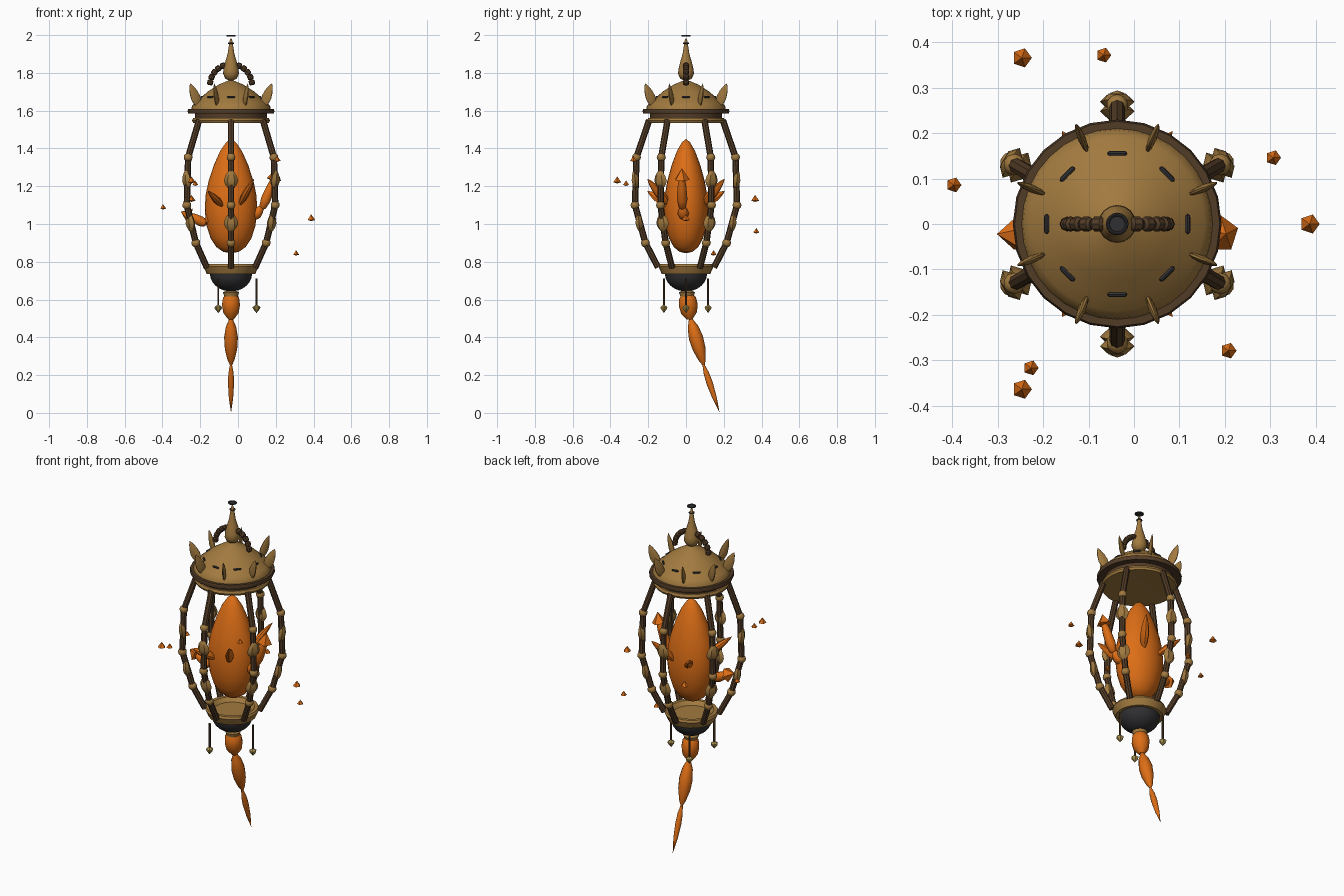
import bpy, bmesh, math
from mathutils import Vector, Matrix

if "Cube" in bpy.data.objects:
    bpy.data.objects.remove(bpy.data.objects["Cube"])

CX = -0.037  # lantern axis


def material(name, rgb):
    m = bpy.data.materials.new(name)
    m.diffuse_color = (*rgb, 1)
    m.use_nodes = True
    m.node_tree.nodes["Principled BSDF"].inputs["Base Color"].default_value = m.diffuse_color
    return m


BRASS = material("brass", (0.36, 0.195, 0.05))
BROWN = material("dark_brown", (0.085, 0.045, 0.02))
ORANGE = material("orange", (0.72, 0.155, 0.008))
BLACK = material("charcoal", (0.03, 0.03, 0.033))
GOLD = material("pale_gold", (0.42, 0.30, 0.08))


def finish(bm, name, mat, smooth=40):
    bmesh.ops.remove_doubles(bm, verts=bm.verts, dist=1e-5)
    bmesh.ops.recalc_face_normals(bm, faces=bm.faces)
    for f in bm.faces:
        f.smooth = smooth > 0
    for e in bm.edges:
        e.smooth = e.calc_face_angle(0) < math.radians(smooth)
    me = bpy.data.meshes.new(name)
    bm.to_mesh(me)
    bm.free()
    me.materials.append(mat)
    ob = bpy.data.objects.new(name, me)
    bpy.context.collection.objects.link(ob)
    return ob


def lathe(name, profile, mat, segs=24, matrix=Matrix.Translation((CX, 0, 0)), smooth=40):
    """Revolve (radius, height) points round local z."""
    bm = bmesh.new()
    rings = []
    for r, z in profile:
        n = 1 if r == 0 else segs
        rings.append([bm.verts.new(matrix @ Vector((r * math.cos(2 * math.pi * i / segs),
                                                    r * math.sin(2 * math.pi * i / segs), z)))
                      for i in range(n)])
    for a, b in zip(rings, rings[1:]):
        for i in range(segs):
            quad = [a[i % len(a)], a[(i + 1) % len(a)], b[(i + 1) % len(b)], b[i % len(b)]]
            quad = list(dict.fromkeys(quad))
            if len(quad) > 2:
                bm.faces.new(quad)
    for ring in (rings[0], rings[-1]):
        if len(ring) > 2:
            bm.faces.new(ring)
    return finish(bm, name, mat, smooth)


def along(a, b, flat=(1, 1), side=None):
    """Matrix mapping local z 0..1 onto a..b; local x follows side."""
    a, b = Vector(a), Vector(b)
    z = (b - a).normalized()
    ref = Vector(side) if side else (Vector((0, 1, 0)) if abs(z.y) < 0.9 else Vector((1, 0, 0)))
    x = (ref - z * ref.dot(z)).normalized()
    y = z.cross(x)
    m = Matrix((x * flat[0], y * flat[1], b - a)).transposed().to_4x4()
    m.translation = a
    return m


def rod(name, a, b, r, mat, segs=8):
    return lathe(name, [(r, 0), (r, 1)], mat, segs, along(a, b))


def spindle(name, a, b, w, t, mat, side=None, segs=10,
            shape=((0, 0), (.45, .1), (.85, .28), (1, .45), (.8, .68), (.4, .88), (0, 1))):
    return lathe(name, shape, mat, segs, along(a, b, (w, t), side))


def ball(name, c, r, mat):
    bm = bmesh.new()
    bmesh.ops.create_icosphere(bm, subdivisions=2, radius=r, matrix=Matrix.Translation(c))
    return finish(bm, name, mat)


def ring(name, R, r, z, mat, segs=24):
    return lathe(name, [(R + r * math.cos(t * math.pi / 4), z + r * math.sin(t * math.pi / 4))
                        for t in range(9)], mat, segs)


def polar(r, ang, z):
    return Vector((CX + r * math.cos(ang), r * math.sin(ang), z))


# cap: dome, dark rim, lower band
lathe("dome", [(0, 1.60), (.212, 1.60), (.207, 1.625), (.192, 1.643), (.165, 1.663), (.125, 1.7),
               (.065, 1.738), (.02, 1.757), (0, 1.765)], BRASS, 32)
lathe("cap_rim", [(.19, 1.585), (.226, 1.585), (.23, 1.597), (.226, 1.61), (.2, 1.61)], BROWN, 24)
lathe("cap_neck", [(.19, 1.55), (.19, 1.59)], BROWN, 24)
lathe("cap_band", [(0, 1.55), (.17, 1.536), (.2, 1.536), (.206, 1.548), (.2, 1.562), (.18, 1.562)], BRASS, 24)

# cap slots and upright leaves
for k in range(8):
    a = k * math.pi / 4
    t = Vector((-math.sin(a), math.cos(a), 0))
    c = polar(.155, a, 1.672)
    spindle("slot", c - t * .022, c + t * .022, .006, .006, BLACK, segs=8,
            shape=((0, 0), (.8, .06), (1, .15), (1, .85), (.8, .94), (0, 1)))
    b = a + math.pi / 8
    spindle("cap_leaf", polar(.178, b, 1.61), polar(.235, b, 1.745), .009, .028, BRASS,
            (-math.sin(b), math.cos(b), 0))

# finial with thin rings
lathe("finial", [(0, 1.755), (.03, 1.77), (.042, 1.795), (.04, 1.82), (.03, 1.86), (.018, 1.9),
                 (.012, 1.94), (.006, 1.975), (0, 1.985)], BRASS, 16)
ring("top_ring", .021, .004, 1.996, BLACK, 16)
ring("small_ring", .014, .003, 1.957, BLACK, 16)

# beaded handle arch
N = 12
arch = [Vector((CX + .112 * math.cos(math.pi * i / N), 0, 1.735 + .112 * math.sin(math.pi * i / N)))
        for i in range(N + 1)]
for p, q in zip(arch, arch[1:]):
    lathe("handle_bead", [(.010, 0), (.016, .2), (.016, .8), (.010, 1)], BROWN, 8, along(p, q))

# six cage ribs with knobs and leaf plates
RIB = [(.195, 1.55), (.262, 1.353), (.27, 1.1), (.215, .9), (.148, .77)]
for k in range(6):
    a = math.pi / 6 + k * math.pi / 3
    pts = [polar(r, a, z) for r, z in RIB]
    tan = (-math.sin(a), math.cos(a), 0)
    for p, q in zip(pts, pts[1:]):
        rod("rib", p, q, .017, BROWN)
    for p in pts[1:4]:
        ball("rib_knob", p, .024, BRASS)
    for r, z in ((.268, 1.235), (.247, 1.01)):
        spindle("rib_leaf", polar(r - .004, a, z - .055), polar(r + .008, a, z + .055),
                .038, .021, BRASS, tan, 6)

# lower collar and bowl
lathe("collar", [(0, .765), (.1, .765), (.12, .787), (.14, .787), (.146, .775), (.128, .735), (0, .735)], BRASS, 24)
lathe("bowl", [(.112, .74)] + [(.112 * math.cos(t), .738 - .095 * math.sin(t))
                               for t in (.25, .5, .75, 1, 1.25)] + [(0, .643)], BLACK, 24)

# hanging pendants
for k in range(3):
    a = k * 2 * math.pi / 3
    rod("pendant_rod", polar(.135, a, .565), polar(.135, a, .712), .006, BROWN, 6)
    lathe("pendant_gem", [(0, .575), (.021, .56), (.019, .552), (0, .528)], GOLD, 6,
          Matrix.Translation(polar(.135, a, 0)), 0)

# teardrop body
lathe("body", [(0, .845), (.3, .853), (.56, .878), (.78, .925), (.93, .99), (1, 1.07), (.97, 1.15),
               (.86, 1.225), (.66, 1.31), (.42, 1.385), (.2, 1.43), (0, 1.452)], ORANGE, 24,
      Matrix.Translation((CX, 0, 0)) @ Matrix.Diagonal((.139, .116, 1, 1)))

# body fins
for sx, zt in ((1, 1.24), (-1, 1.175)):
    for sy in (1, -1):
        spindle("body_fin", (CX + sx * .04, sy * .08, 1.09), (CX + sx * .122, sy * .205, zt),
                .027, .02, ORANGE, segs=8)

# arms with five-sided claws
CLAW = [(0, -.15), (1, 0), (0, 1)]
ARMS = (((.07, -.01, 1.02), (.135, -.02, 1.1), (.19, -.022, 1.235), (.203, -.022, 1.295)),
        ((-.13, -.01, 1.03), (-.18, -.02, 1.005), (-.255, -.022, 1.045), (-.302, -.022, 1.065)))
for s, e, w, tip in ARMS:
    spindle("upper_arm", s, e, .03, .03, ORANGE)
    spindle("forearm", Vector(e) - (Vector(w) - Vector(e)) * .2, w, .028, .028, ORANGE,
            shape=((0, 0), (.7, .1), (1, .35), (.85, .75), (.6, 1)))
    lathe("claw", CLAW, ORANGE, 5, along(w, tip, (.042, .042)), 0)

# segmented tail
lathe("tail_cup", [(.025, .648), (.043, .638), (.034, .615), (.036, .59)], BRASS, 12,
      Matrix.Translation((CX, .005, 0)))
TAIL = [((0, .005, .635), (0, .02, .495), .05), ((0, .022, .505), (0, .095, .25), .038),
        ((0, .09, .262), (0, .178, .0), .017)]
for i, (a, b, w) in enumerate(TAIL):
    sh = (((.5, 0), (.9, .2), (1, .45), (.85, .75), (.3, 1)) if i == 0 else
          ((.15, 0), (.75, .2), (1, .42), (.9, .65), (.5, .88), (.12, 1)) if i == 1 else
          ((.25, 0), (.85, .2), (1, .4), (.7, .7), (0, 1)))
    off = Vector((CX, 0, 0))
    spindle("tail_segment", off + Vector(a), off + Vector(b), w, w, ORANGE, segs=10, shape=sh)

# floating shards
SHARDS = [(-.247, .366, 1.13, .022), (-.067, .372, .96, .017), (.307, .146, .843, .017),
          (.387, 0, 1.028, .022), (.208, -.279, 1.34, .018), (-.227, -.317, 1.212, .017),
          (-.247, -.364, 1.228, .022), (-.397, .086, 1.087, .017)]
for x, y, z, r in SHARDS:
    lathe("shard", [(0, -.6 * r), (r, -.3 * r), (0, 1.1 * r)], ORANGE, 5,
          Matrix.Translation((x, y, z)), 0)
